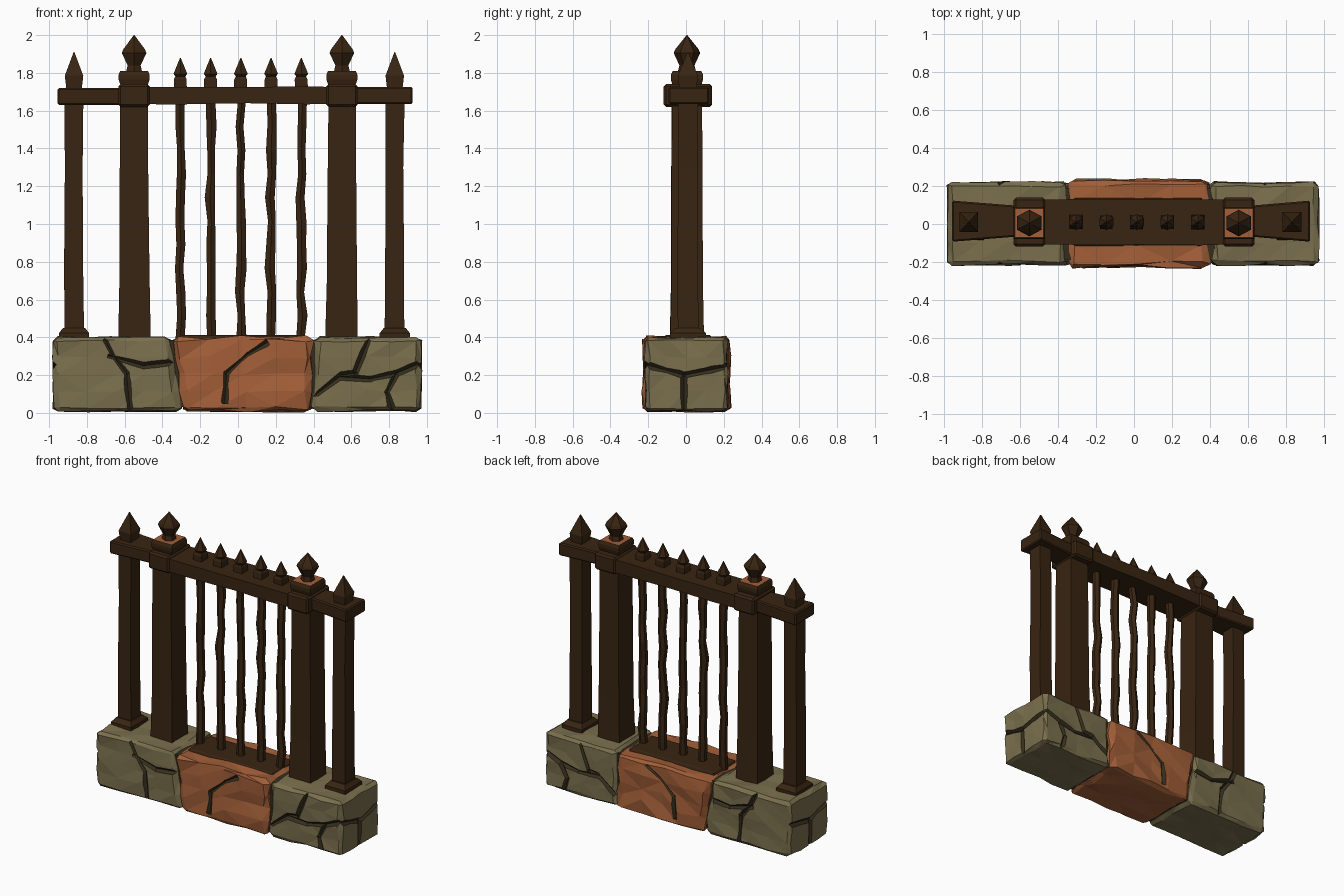
import bpy, bmesh, math, random
from mathutils import Vector

random.seed(7)
cube = bpy.data.objects.get("Cube")
if cube:
    bpy.data.objects.remove(cube)


def material(name, colour):
    m = bpy.data.materials.new(name)
    m.use_nodes = True
    m.diffuse_color = (*colour, 1)
    bsdf = m.node_tree.nodes["Principled BSDF"]
    bsdf.inputs["Base Color"].default_value = (*colour, 1)
    bsdf.inputs["Roughness"].default_value = 0.9
    return m


WOOD = material("dark wood", (0.04, 0.018, 0.006))
STONE = material("olive stone", (0.195, 0.16, 0.075))
CLAY = material("orange clay", (0.37, 0.115, 0.04))
MORTAR = material("dark mortar", (0.035, 0.027, 0.012))


def finish(name, bm, *mats):
    bmesh.ops.recalc_face_normals(bm, faces=bm.faces)
    mesh = bpy.data.meshes.new(name)
    bm.to_mesh(mesh)
    bm.free()
    ob = bpy.data.objects.new(name, mesh)
    bpy.context.collection.objects.link(ob)
    for m in mats:
        mesh.materials.append(m)
    return ob


def jitter(bm, amount):
    for v in bm.verts:
        v.co += Vector([random.uniform(-amount, amount) for _ in range(3)])


def loft(name, x, y, sections, sides=4, wobble=0.0, along_x=False, bevel=0.0, top=None):
    """Skin (height, half width, half depth) sections; a lying beam runs along x."""
    bm = bmesh.new()
    grow = math.sqrt(2) if sides == 4 else 1
    rings = []
    for t, a, b in sections:
        dx, dy = random.uniform(-wobble, wobble), random.uniform(-wobble, wobble)
        ring = []
        for i in range(sides):
            ang = 2 * math.pi * (i + 0.5) / sides
            u, v = dx + a * grow * math.cos(ang), dy + b * grow * math.sin(ang)
            ring.append(bm.verts.new((t, x + u, y + v) if along_x else (x + u, y + v, t)))
        rings.append(ring)
    for low, high in zip(rings, rings[1:]):
        for i in range(sides):
            j = (i + 1) % sides
            bm.faces.new((low[i], low[j], high[j], high[i]))
    bm.faces.new(rings[0][::-1])
    bm.faces.new(rings[-1])
    if bevel:
        bmesh.ops.bevel(bm, geom=bm.edges[:], offset=bevel, segments=1, affect='EDGES')
    bm.normal_update()
    if top:
        for f in bm.faces:
            f.material_index = int(f.normal.z > 0.9)
    return finish(name, bm, WOOD, *([top] if top else []))


def stone_block(name, left, right, front, back, mat, rough, cracks):
    """Chipped block; left and right are (top, bottom) x; cracks are 3D polylines."""
    bm = bmesh.new()
    bmesh.ops.create_cube(bm, size=1)
    bmesh.ops.bevel(bm, geom=bm.edges[:], offset=0.045, segments=1, affect='EDGES')
    long_edges = [e for e in bm.edges if e.calc_length() > 0.5]
    bmesh.ops.subdivide_edges(bm, edges=long_edges, cuts=3, use_grid_fill=True)
    for v in bm.verts:
        h, s = v.co.z + 0.5, v.co.x + 0.5
        x0 = left[1] + (left[0] - left[1]) * h
        x1 = right[1] + (right[0] - right[1]) * h
        v.co = (x0 + (x1 - x0) * s, front + (back - front) * (v.co.y + 0.5), 0.01 + 0.39 * h)
    jitter(bm, rough)
    bmesh.ops.triangulate(bm, faces=bm.faces[:])
    block = finish(name, bm, mat, MORTAR)

    # V-shaped crack cutters
    bm = bmesh.new()
    for path in cracks:
        for p, q in zip(path, path[1:]):
            p, q = Vector(p), Vector(q)
            d = q - p
            m = d.to_track_quat('Z', 'Y').to_matrix().to_4x4()
            m.translation = (p + q) / 2
            bmesh.ops.create_cone(bm, cap_ends=True, segments=4, radius1=0.019, radius2=0.019,
                                  depth=d.length + 0.02, matrix=m)
    for f in bm.faces:
        f.material_index = 1
    cutter = finish(name + "_cutter", bm, mat, MORTAR)
    cutter.hide_render = True
    mod = block.modifiers.new("cracks", 'BOOLEAN')
    mod.operation, mod.solver, mod.object, mod.use_self = 'DIFFERENCE', 'EXACT', cutter, True
    bpy.context.view_layer.objects.active = block
    bpy.ops.object.modifier_apply(modifier=mod.name)
    bpy.data.objects.remove(cutter)


def both_faces(paths, front, back):
    return [[(x, y, z) for x, z in p] for p in paths for y in (front, back)]


def end_cracks(x):
    hub = (x, -0.01, 0.2)
    return [[hub, (x, -0.01, 0)], [hub, (x, -0.23, 0.26)], [hub, (x, 0.24, 0.25)]]


# Stone footing
left_paths = [[(-0.72, 0.42), (-0.66, 0.3), (-0.59, 0.21), (-0.57, 0)],
              [(-0.68, 0.3), (-0.5, 0.25), (-0.33, 0.27)]]
mid_paths = [[(0.15, 0.37), (0.05, 0.31), (-0.06, 0.21), (-0.07, 0.06)]]
right_paths = [[(0.39, 0.08), (0.55, 0.2), (0.62, 0.21), (0.7, 0.41)],
               [(0.55, 0.19), (0.7, 0.18), (0.84, 0.21), (0.98, 0.27)],
               [(0.84, 0.21), (0.79, 0.11), (0.82, 0)]]
stone_block("left_stone", (-0.98, -0.975), (-0.365, -0.3), -0.215, 0.22, STONE, 0.007,
            both_faces(left_paths, -0.217, 0.222) + end_cracks(-0.98))
stone_block("middle_stone", (-0.355, -0.29), (0.395, 0.385), -0.225, 0.23, CLAY, 0.011,
            both_faces(mid_paths, -0.228, 0.233))
stone_block("right_stone", (0.41, 0.395), (0.97, 0.97), -0.215, 0.22, STONE, 0.007,
            both_faces(right_paths, -0.217, 0.222) + end_cracks(0.972))
core = loft("mortar_core", 0, 0, [(0.03, 0.9, 0.19), (0.385, 0.9, 0.19)])
core.data.materials[0] = MORTAR
loft("bottom_sill", 0.02, 0.01, [(0.385, 0.34, 0.13), (0.412, 0.33, 0.12)], bevel=0.005)

# Top rail: wide middle, narrower tapering ends
loft("middle_rail", 0.01, 1.68, [(-0.63, 0.115, 0.045), (-0.3, 0.12, 0.046), (0.05, 0.12, 0.043),
     (0.35, 0.12, 0.047), (0.63, 0.115, 0.045)], wobble=0.003, along_x=True)
loft("left_rail", 0.015, 1.675, [(-0.955, 0.108, 0.045), (-0.6, 0.08, 0.044)],
     along_x=True, bevel=0.008)
loft("right_rail", 0.015, 1.68, [(0.6, 0.08, 0.044), (0.925, 0.108, 0.045)],
     along_x=True, bevel=0.008)

for side, s in (("left", 1), ("right", -1)):
    # Main post with rail collar, cap block and faceted finial
    x = 0.55 * s
    loft(side + "_main_post", x, 0.005, [(0.39, 0.086, 0.09), (0.7, 0.08, 0.083),
         (1.2, 0.076, 0.082), (1.64, 0.073, 0.08)], wobble=0.003)
    loft(side + "_collar", x, 0.01, [(1.62, 0.083, 0.128), (1.74, 0.083, 0.128)], bevel=0.012)
    loft(side + "_cap_block", x, 0.005, [(1.73, 0.07, 0.075), (1.765, 0.082, 0.085),
         (1.79, 0.082, 0.085), (1.81, 0.074, 0.076)], top=CLAY)
    loft(side + "_main_finial", x, 0.005, [(1.8, 0.05, 0.05), (1.84, 0.04, 0.04),
         (1.905, 0.075, 0.07), (1.925, 0.066, 0.062), (2.0, 0.002, 0.002)], sides=6)

    # Slim end post with moulded foot and pyramid tip
    x = 0.83 if s > 0 else -0.868
    loft(side + "_end_post", x, 0.01, [(0.43, 0.052, 0.055), (0.8, 0.05, 0.054),
         (1.3, 0.047, 0.052), (1.64, 0.05, 0.052)], wobble=0.003)
    loft(side + "_end_foot", x, 0.01, [(0.395, 0.08, 0.095), (0.422, 0.08, 0.095),
         (0.45, 0.058, 0.065)])
    loft(side + "_end_finial", x, 0.01, [(1.71, 0.04, 0.045), (1.785, 0.049, 0.053),
         (1.91, 0.002, 0.002)])

# Crooked bars with spear tips
for i in range(5):
    x = -0.305 + 0.16 * i
    steps = [(0.39 + 0.125 * k, random.uniform(0.023, 0.032), random.uniform(0.025, 0.031))
             for k in range(11)]
    loft(f"bar_{i + 1}", x, 0.01, steps, sides=6, wobble=0.007)
    loft(f"bar_cap_{i + 1}", x, 0.01, [(1.715, 0.034, 0.036), (1.765, 0.034, 0.036),
         (1.78, 0.027, 0.029)], wobble=0.002)
    loft(f"bar_tip_{i + 1}", x, 0.01, [(1.77, 0.02, 0.02), (1.795, 0.042, 0.042),
         (1.88, 0.002, 0.002)], sides=6)
